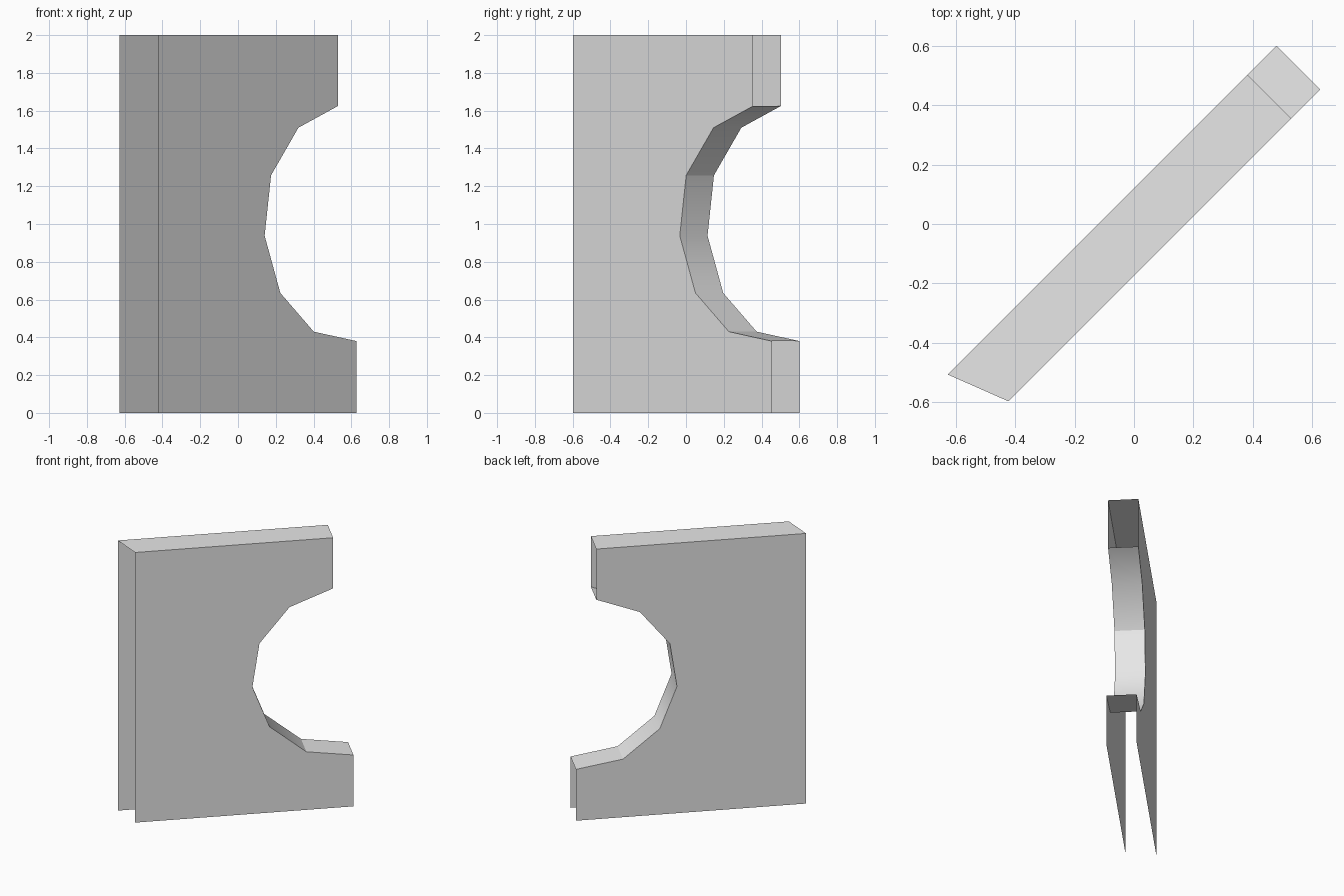
import bpy
import math

cube = bpy.data.objects.get("Cube")
if cube:
    bpy.data.objects.remove(cube, do_unlink=True)

# Single plain grey
grey = bpy.data.materials.new("plain_grey")
grey.use_nodes = True
color = (0.8, 0.8, 0.8, 1)
grey.diffuse_color = color
grey.node_tree.nodes["Principled BSDF"].inputs["Base Color"].default_value = color

HEIGHT = 2.0
FRONT_LEVEL = -0.174   # front panel lies on y = x + FRONT_LEVEL
SHIFT = 0.147          # diagonal step from front panel to back panel

# Round bite in the free end, as (x, z) on the front panel
BITE = [(0.53, 1.625), (0.32, 1.51), (0.175, 1.258), (0.141, 0.938),
        (0.224, 0.635), (0.401, 0.43), (0.628, 0.38)]


def front(x, z):
    return (x, x + FRONT_LEVEL, z)


def back(x, z):
    return (x - SHIFT, x + FRONT_LEVEL + SHIFT, z)


def make_part(name, verts, faces):
    mesh = bpy.data.meshes.new(name)
    mesh.from_pydata(verts, [], faces)
    mesh.materials.append(grey)
    obj = bpy.data.objects.new(name, mesh)
    bpy.context.collection.objects.link(obj)
    return obj


def outline(start):
    """Panel outline starting at the mitred edge."""
    return [(start, 0), (start, HEIGHT), (BITE[0][0], HEIGHT)] + BITE + [(BITE[-1][0], 0)]


def strip(name, front_path, back_path):
    """Band joining matching paths on the front and back panels."""
    n = len(front_path)
    verts = [front(*p) for p in front_path] + [back(*p) for p in back_path]
    faces = [(i, i + 1, n + i + 1, n + i) for i in range(n - 1)]
    return make_part(name, verts, faces)


# Two wall panels; the mitred end, the free ends and the bottom stay open
front_outline = outline(-0.424)
back_outline = outline(-0.628 + SHIFT)
ring = list(range(len(front_outline)))
make_part("front_panel", [front(*p) for p in front_outline], [ring[::-1]])
make_part("back_panel", [back(*p) for p in back_outline], [ring])

# Top cap and lining of the bite
strip("top_cap", front_outline[1:3], back_outline[1:3])
lining = strip("bite_lining", BITE, BITE)

bpy.ops.object.select_all(action='DESELECT')
lining.select_set(True)
bpy.context.view_layer.objects.active = lining
bpy.ops.object.shade_smooth_by_angle(angle=math.radians(30))
